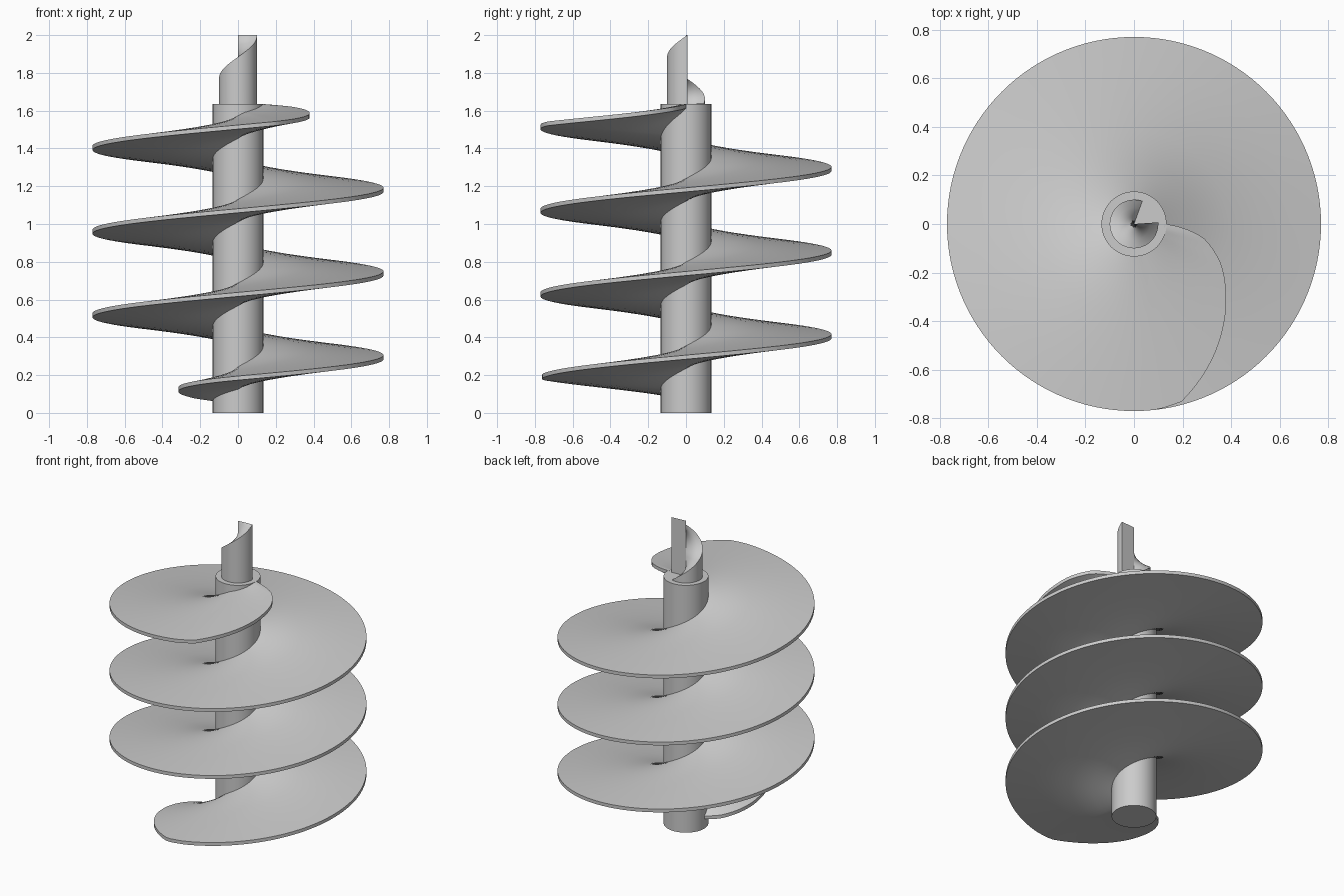
import bpy, bmesh
from math import radians, cos, sin

cube = bpy.data.objects.get("Cube")
if cube:
    bpy.data.objects.remove(cube, do_unlink=True)

PITCH = 0.443
SHAFT_R, SHAFT_TOP = 0.134, 1.635
FLIGHT_R, HALF_RIM, HALF_ROOT = 0.77, 0.011, 0.06

steel = bpy.data.materials.new("plain grey steel")
steel.use_nodes = True
colour = (0.6, 0.6, 0.6, 1)
steel.diffuse_color = colour
steel.node_tree.nodes["Principled BSDF"].inputs["Base Color"].default_value = colour


def finish(name, bm):
    """Turn a bmesh into a named, shaded object."""
    bmesh.ops.recalc_face_normals(bm, faces=bm.faces)
    mesh = bpy.data.meshes.new(name)
    bm.to_mesh(mesh)
    bm.free()
    mesh.materials.append(steel)
    obj = bpy.data.objects.new(name, mesh)
    bpy.context.collection.objects.link(obj)
    bpy.ops.object.select_all(action='DESELECT')
    obj.select_set(True)
    bpy.context.view_layer.objects.active = obj
    bpy.ops.object.shade_smooth_by_angle(angle=radians(35))


def sweep(name, angles, section):
    """Skin a closed (radius, height) section turned around the z axis."""
    bm = bmesh.new()
    loops = []
    for a in angles:
        c, s = cos(radians(a)), sin(radians(a))
        loops.append([bm.verts.new((r * c, r * s, z)) for r, z in section(a)])
    n = len(loops[0])
    for low, high in zip(loops, loops[1:]):
        for i in range(n):
            j = (i + 1) % n
            bm.faces.new((low[i], low[j], high[j], high[i]))
    bm.faces.new(loops[0])
    bm.faces.new(loops[-1])
    finish(name, bm)


def lookup(points, t):
    """Linear interpolation through (t, value) points."""
    for (a, u), (b, v) in zip(points, points[1:]):
        if t <= b:
            return u + (v - u) * (t - a) / (b - a)
    return points[-1][1]


# Central shaft
bm = bmesh.new()
bmesh.ops.create_cone(bm, cap_ends=True, segments=72, radius1=SHAFT_R,
                      radius2=SHAFT_R, depth=SHAFT_TOP)
bmesh.ops.translate(bm, verts=bm.verts, vec=(0, 0, SHAFT_TOP / 2))
finish("shaft", bm)

# Screw flight, thick at the root and thin at the rim, running out at both ends
START, END, RINGS = -180, 1080, 5
INNER = SHAFT_R - 0.01
TAPER = (HALF_ROOT - HALF_RIM) / (FLIGHT_R - SHAFT_R)
BOTTOM_RUNOUT = [(0, SHAFT_R), (11, 0.23), (46, 0.45), (62, 0.56), (91, 0.76), (100, FLIGHT_R)]
TOP_RUNOUT = [(0, SHAFT_R), (5, 0.21), (11, 0.29), (24, 0.39), (38, 0.48),
              (51, 0.575), (75, 0.757), (83, FLIGHT_R)]


def flight_section(a):
    outer = min(lookup(BOTTOM_RUNOUT, a - START), lookup(TOP_RUNOUT, END - a))
    z = 0.295 + PITCH * a / 360
    radii = [INNER + (outer - INNER) * i / RINGS for i in range(RINGS + 1)]
    sides = [(r, HALF_RIM + TAPER * (outer - r)) for r in radii]
    return ([(r, z - half) for r, half in sides]
            + [(r, z + half) for r, half in reversed(sides)])


sweep("screw_flight", range(START, END + 1, 3), flight_section)

# Drive pin with a one-turn helical ramp on top
PIN_R, PIN_START, PIN_END = 0.1, 70, 364


def pin_section(a):
    z = 2.0 - PITCH * (PIN_END - a) / 360
    radii = [0.0005, PIN_R / 3, PIN_R * 2 / 3, PIN_R]
    return [(r, SHAFT_TOP - 0.03) for r in radii] + [(r, z) for r in reversed(radii)]


sweep("drive_pin", range(PIN_START, PIN_END + 1, 3), pin_section)
